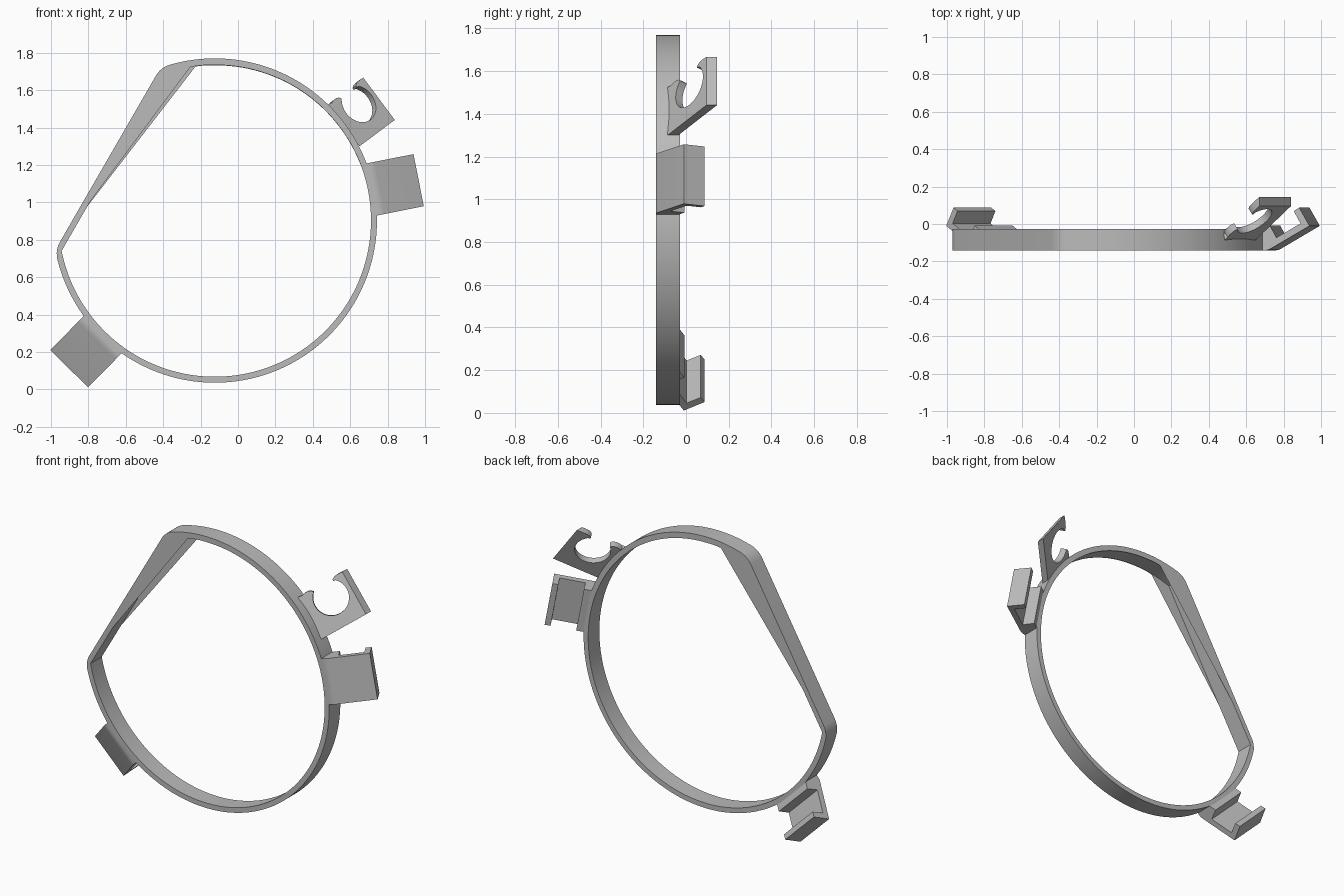
import bpy, bmesh
from math import sin, cos, acos, radians, pi, atan
from mathutils import Vector

if "Cube" in bpy.data.objects:
    bpy.data.objects.remove(bpy.data.objects["Cube"], do_unlink=True)

CX, CZ = -0.124, 0.903          # ring centre
FRONT, BACK = -0.141, -0.028    # ring depth
OUTER, WALL, FLAT = 0.867, 0.032, 0.66

grey = bpy.data.materials.new("plain grey")
grey.use_nodes = True
grey.diffuse_color = (0.5, 0.5, 0.5, 1)
grey.node_tree.nodes["Principled BSDF"].inputs["Base Color"].default_value = (0.5, 0.5, 0.5, 1)


def place(r, t, y, a):
    """Radial, tangential and depth coordinates to a point, for spoke angle a."""
    return Vector((CX + r * cos(a) - t * sin(a), y, CZ + r * sin(a) + t * cos(a)))


def loft(name, loops, close_depth):
    """Skin matching closed loops; cap both ends or join the last to the first."""
    bm = bmesh.new()
    rows = [[bm.verts.new(p) for p in loop] for loop in loops]
    n = len(rows[0])
    pairs = list(zip(rows, rows[1:]))
    if close_depth:
        pairs.append((rows[-1], rows[0]))
    else:
        bm.faces.new(rows[0])
        bm.faces.new(rows[-1])
    for a, b in pairs:
        for i in range(n):
            j = (i + 1) % n
            bm.faces.new((a[i], a[j], b[j], b[i]))
    bmesh.ops.recalc_face_normals(bm, faces=bm.faces)
    mesh = bpy.data.meshes.new(name)
    bm.to_mesh(mesh)
    bm.free()
    mesh.materials.append(grey)
    obj = bpy.data.objects.new(name, mesh)
    bpy.context.collection.objects.link(obj)
    bpy.ops.object.select_all(action='DESELECT')
    obj.select_set(True)
    bpy.context.view_layer.objects.active = obj
    bpy.ops.object.shade_smooth_by_angle(angle=radians(25))
    return obj


# Ring with one flat side; outer corners rounded, inner corners sharp
def ring_outline(radius, flat, setback, count=128, bend=6):
    half = acos(flat / radius)
    lo, hi = radians(150) + half, radians(510) - half
    trim = setback / radius
    total = count + 2 * bend
    if not setback:
        return [(radius * cos(lo + (hi - lo) * i / (total - 1)),
                 radius * sin(lo + (hi - lo) * i / (total - 1))) for i in range(total)]
    arc = [Vector((cos(a), sin(a))) * radius for a in
           (lo + trim + (hi - lo - 2 * trim) * i / (count - 1) for i in range(count))]
    first, last = (Vector((cos(a), sin(a))) * radius for a in (lo, hi))
    along = (first - last).normalized() * setback

    def corner(p, mid, q):
        ts = [(i + 1) / bend for i in range(bend)]
        return [p * (1 - t) ** 2 + mid * 2 * t * (1 - t) + q * t * t for t in ts]
    return (arc + corner(arc[-1], last, last + along)
            + corner(arc[0], first, first - along)[::-1])


outer = ring_outline(OUTER, FLAT, 0.05)
inner = ring_outline(OUTER - WALL, FLAT - WALL, 0)
loft("ring", [[Vector((CX + x, y, CZ + z)) for x, z in outline]
              for outline, y in ((outer, FRONT), (outer, BACK), (inner, BACK), (inner, FRONT))], True)

# Two tilted channel clips, as radial and depth profiles swept sideways
channel = [(0.84, FRONT), (0.872, FRONT), (0.885, -0.139), (0.90, -0.132),
           (1.111, -0.01), (1.055, 0.087), (1.025, 0.069), (1.062, 0.003),
           (0.931, -0.073), (0.895, -0.008), (0.855, -0.031), (0.84, -0.031)]
for name, degrees in (("right_channel_clip", 11.2), ("lower_channel_clip", 225.5)):
    a = radians(degrees)
    loft(name, [[place(r, t, y, a) for r, y in channel] for t in (-0.142, 0.142)], False)

# Sloping C-shaped snap clip: radial and tangential outline on a tilted plate
SPOKE, SLOPE, DEPTH = radians(36.7), 0.77, 0.05
LOW, HIGH = 0.858, 1.093
bore = [(0.99 + 0.083 * cos(a), 0.04 + 0.105 * sin(a)) for a in
        (radians(45 - 265 * i / 36) for i in range(37))]
head = [(0.934, 0.118), (0.926, 0.13), (0.912, 0.137), (0.895, 0.137), (0.878, 0.131), (LOW, 0.136)]
tip = [(HIGH, 0.138), (1.07, 0.14), (1.05, 0.137), (1.037, 0.127), (1.037, 0.117)]
outline = [(LOW, -0.144), (HIGH, -0.144)] + tip + bore + head
tilt = atan(SLOPE)
shift = DEPTH * cos(tilt)       # plate thickness


def snap_point(r, t, back):
    y = -0.086 + SLOPE * (r - LOW)
    if back and r in (LOW, HIGH):          # upright end faces
        return place(r, t, y + DEPTH, SPOKE)
    if back:
        return place(r - shift * sin(tilt), t, y + shift * cos(tilt), SPOKE)
    return place(r, t, y, SPOKE)


loft("snap_clip", [[snap_point(r, t, back) for r, t in outline] for back in (False, True)], False)
